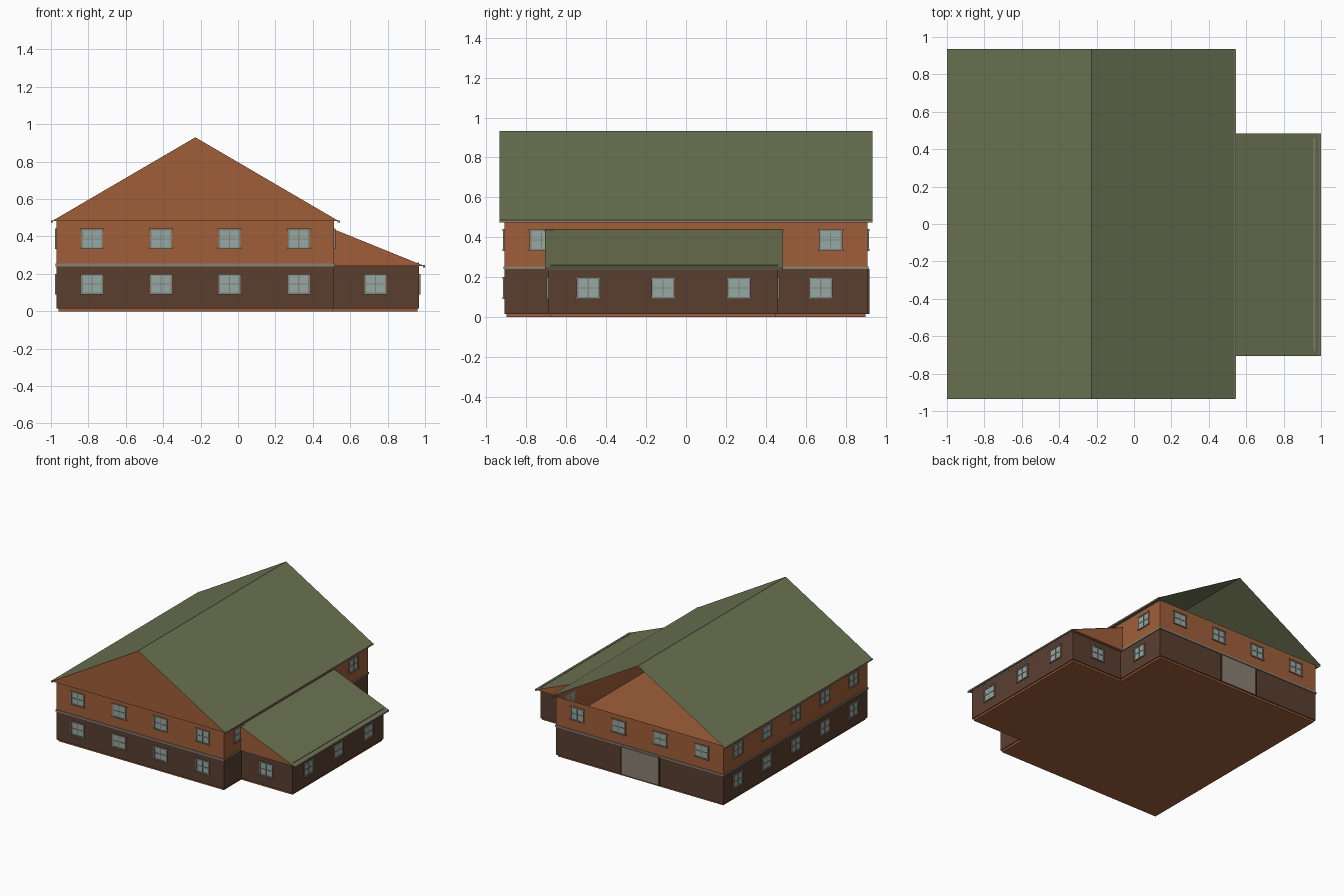
import bpy, bmesh, math

if "Cube" in bpy.data.objects:
    bpy.data.objects.remove(bpy.data.objects["Cube"])


def material(name, r, g, b):
    m = bpy.data.materials.new(name)
    lin = lambda c: ((c / 255 + 0.055) / 1.055) ** 2.4
    m.diffuse_color = (lin(r), lin(g), lin(b), 1)
    m.use_nodes = True
    m.node_tree.nodes["Principled BSDF"].inputs["Base Color"].default_value = m.diffuse_color
    return m


ORANGE = material("orange wood", 160, 95, 58)
BROWN = material("dark brown wall", 90, 62, 48)
GREEN = material("olive roof", 108, 115, 82)
TRIM = material("taupe trim", 138, 128, 113)
GLASS = material("blue grey glass", 148, 170, 166)


def finish(name, bm, *mats):
    me = bpy.data.meshes.new(name)
    bm.to_mesh(me)
    bm.free()
    for m in mats:
        me.materials.append(m)
    ob = bpy.data.objects.new(name, me)
    bpy.context.collection.objects.link(ob)
    return ob


def add_box(bm, x0, x1, y0, y1, z0, z1):
    vs = bmesh.ops.create_cube(bm, size=1)["verts"]
    for v in vs:
        v.co = (x1 if v.co.x > 0 else x0, y1 if v.co.y > 0 else y0, z1 if v.co.z > 0 else z0)


def boxes(name, mat, *dims):
    bm = bmesh.new()
    for d in dims:
        add_box(bm, *d)
    return finish(name, bm, mat)


def prism(name, mat, profile, y0, y1, caps=True, closed=True):
    """Sweep an x-z profile along y; open profiles give plain sheets."""
    bm = bmesh.new()
    a = [bm.verts.new((x, y0, z)) for x, z in profile]
    b = [bm.verts.new((x, y1, z)) for x, z in profile]
    n = len(profile)
    for i in range(n if closed else n - 1):
        j = (i + 1) % n
        bm.faces.new((a[i], a[j], b[j], b[i]))
    if caps:
        bm.faces.new(a)
        bm.faces.new(b[::-1])
        bmesh.ops.recalc_face_normals(bm, faces=bm.faces)
    return finish(name, bm, mat)


X0, X1, YW = -0.97, 0.513, 0.91           # main walls
AX, AY0, AY1 = 0.967, -0.69, 0.46         # annex walls
FLOOR, EAVE, APEX, RIDGE = 0.25, 0.482, 0.933, -0.228

# Plinth
boxes("plinth", ORANGE, (X0 + .01, X1 - .008, -YW + .01, YW - .01, 0, .02),
      (X1 - .02, AX - .008, AY0 + .01, AY1 - .01, 0, .02))

# Ground storeys: brown sides, wooden top (upper floor) and bottom
for name, d in (("main_ground_storey", (X0, X1, -YW, YW, .015, FLOOR)),
                ("annex_ground_storey", (X1, AX, AY0, AY1, .015, FLOOR - .003))):
    bm = bmesh.new()
    add_box(bm, *d)
    bm.normal_update()
    for f in bm.faces:
        f.material_index = 1 if abs(f.normal.z) > .5 else 0
    finish(name, bm, BROWN, ORANGE)

# Upper storey: open shell
bm = bmesh.new()
add_box(bm, X0, X1, -YW, YW, FLOOR, EAVE)
bm.normal_update()
bmesh.ops.delete(bm, geom=[f for f in bm.faces if abs(f.normal.z) > .5], context="FACES_ONLY")
finish("upper_storey_walls", bm, ORANGE)

# Main roof sheet, with a gable at the front only (the back is open)
gable = [(-1, EAVE), (RIDGE, APEX), (.544, EAVE)]
prism("main_roof", GREEN, gable, .935, -.935, caps=False, closed=False)
prism("front_gable", ORANGE, [(-.995, EAVE), (RIDGE, APEX - .003), (.539, EAVE)], -.934, -YW)

# Annex lean-to roof and its two side gables
prism("annex_roof", GREEN, [(X1, .44), (1, .243)], .485, -.706, caps=False, closed=False)
side = [(X1, .243), (X1, .438), (.994, .243)]
prism("annex_front_gable", ORANGE, side, -.704, AY0)
prism("annex_back_gable", ORANGE, side, AY1, .483)

# Gutters along the eaves and the annex wall head
boxes("eave_gutters", TRIM, (-1, -.988, -.934, .934, .474, .486),
      (.533, .545, -.934, .934, .474, .486),
      (.988, 1, -.705, .484, .235, .246),
      (.960, .968, -.68, .46, .245, .261))

# Band between the storeys
t = .006
boxes("storey_band", TRIM, (X0 - t, X1 + t, -YW - t, -YW, .24, .254),
      (X0 - t, X1 + t, YW, YW + t, .24, .254),
      (X0 - t, X0, -YW, YW, .24, .254),
      (X1, X1 + t, AY1, YW, .24, .254), (X1, X1 + t, -YW, AY0, .24, .254))

# Barn door at the back
boxes("back_door", TRIM, (-.395, -.075, YW, YW + .005, .015, .235))
boxes("back_door_frame", BROWN, (-.405, -.395, YW, YW + .009, .015, .24),
      (-.075, -.065, YW, YW + .009, .015, .24))

# Windows: glass plate, surround, sill, lintel and cross bars
frames, panes = bmesh.new(), bmesh.new()


def window(axis, wall, sign, c, z):
    def plate(bm, u0, u1, v0, v1, depth):
        w = sorted((wall, wall + sign * depth))
        u = (c + u0, c + u1)
        if axis == "x":
            add_box(bm, *w, *u, z + v0, z + v1)
        else:
            add_box(bm, *u, *w, z + v0, z + v1)
    plate(panes, -.052, .052, -.046, .046, .004)
    for s in (-1, 1):
        plate(frames, *sorted((s * .05, s * .059)), -.052, .052, .008)
        plate(frames, -.064, .064, *sorted((s * .045, s * .055)), .009)
    plate(frames, -.003, .003, -.046, .046, .007)
    plate(frames, -.052, .052, -.003, .003, .007)


LOW, HIGH = .145, .387
for x in (-.78, -.412, -.045, .325):
    window("y", -YW, -1, x, LOW)
    window("y", -YW, -1, x, HIGH)
    window("y", YW, 1, x, HIGH)
for i in range(-2, 3):
    window("x", X0, -1, i * .365, LOW)
    window("x", X0, -1, i * .365, HIGH)
for y in (-.725, .725):
    window("x", X1, 1, y, HIGH)
window("x", X1, 1, .675, LOW)
for y in (-.49, -.115, .265):
    window("x", AX, 1, y, LOW)
window("y", AY0, -1, .735, LOW)
window("y", AY1, 1, .735, LOW)
finish("window_frames", frames, TRIM)
finish("window_panes", panes, GLASS)
